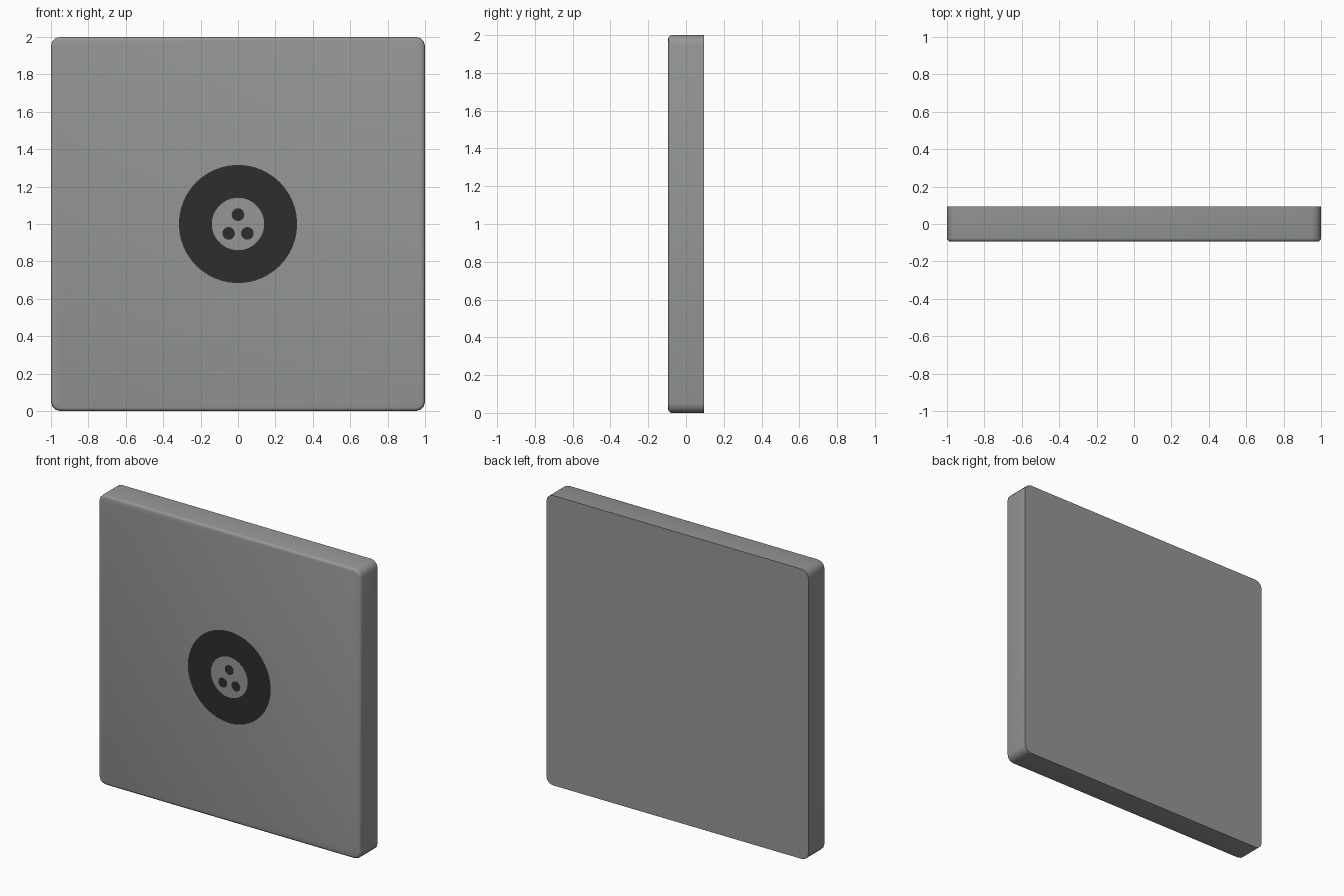
import bpy, bmesh, math
from mathutils import Vector

if "Cube" in bpy.data.objects:
    bpy.data.objects.remove(bpy.data.objects["Cube"])

FRONT = -0.094   # y of the front face

def material(name, c):
    m = bpy.data.materials.new(name)
    m.diffuse_color = (*c, 1)
    m.use_nodes = True
    m.node_tree.nodes["Principled BSDF"].inputs["Base Color"].default_value = m.diffuse_color
    return m

grey = material("plate grey", (0.30, 0.31, 0.31))
dark = material("dark recess", (0.026, 0.026, 0.026))

def finish(bm, name, mat):
    me = bpy.data.meshes.new(name)
    bmesh.ops.recalc_face_normals(bm, faces=bm.faces)
    bm.to_mesh(me)
    bm.free()
    ob = bpy.data.objects.new(name, me)
    bpy.context.collection.objects.link(ob)
    me.materials.append(mat)
    return ob

# square wall plate: rounded corners, softened front rim, sharp back edge
bm = bmesh.new()
bmesh.ops.create_cube(bm, size=1)
for v in bm.verts:
    v.co = Vector((v.co.x * 2, v.co.y * -FRONT * 2, v.co.z * 2 + 1))
corners = [e for e in bm.edges if abs(e.verts[0].co.y - e.verts[1].co.y) > 0.1]
bmesh.ops.bevel(bm, geom=corners, offset=0.05, segments=3, profile=0.5, affect='EDGES')
rim = [e for e in bm.edges if all(v.co.y < FRONT + 1e-4 for v in e.verts)]
bmesh.ops.bevel(bm, geom=rim, offset=0.018, segments=3, profile=0.5, affect='EDGES')
plate = finish(bm, "wall_plate", grey)
bpy.context.view_layer.objects.active = plate
plate.select_set(True)
bpy.ops.object.shade_smooth_by_angle(angle=math.radians(40))

def flat_disc(name, x, z, r_out, r_in=0, n=16):
    """Thin disc or ring lying on the front face."""
    bm = bmesh.new()
    def loop(r):
        return [bm.verts.new((x + r * math.cos(2 * math.pi * i / n), FRONT - 0.001,
                              z + r * math.sin(2 * math.pi * i / n))) for i in range(n)]
    a = loop(r_out)
    if r_in:
        b = loop(r_in)
        for i in range(n):
            j = (i + 1) % n
            bm.faces.new((a[i], a[j], b[j], b[i]))
    else:
        bm.faces.new(a)
    ob = finish(bm, name, dark)
    # keep the single-sided face pointing to the front
    if ob.data.polygons[0].normal.y > 0:
        ob.data.flip_normals()
    return ob

# dark ring and three small holes in its centre
flat_disc("dark_ring", 0, 1, 0.316, 0.14, 48)
for i, (x, z) in enumerate([(0, 1.05), (-0.05, 0.95), (0.05, 0.95)]):
    flat_disc(f"pin_hole_{i + 1}", x, z, 0.034)
